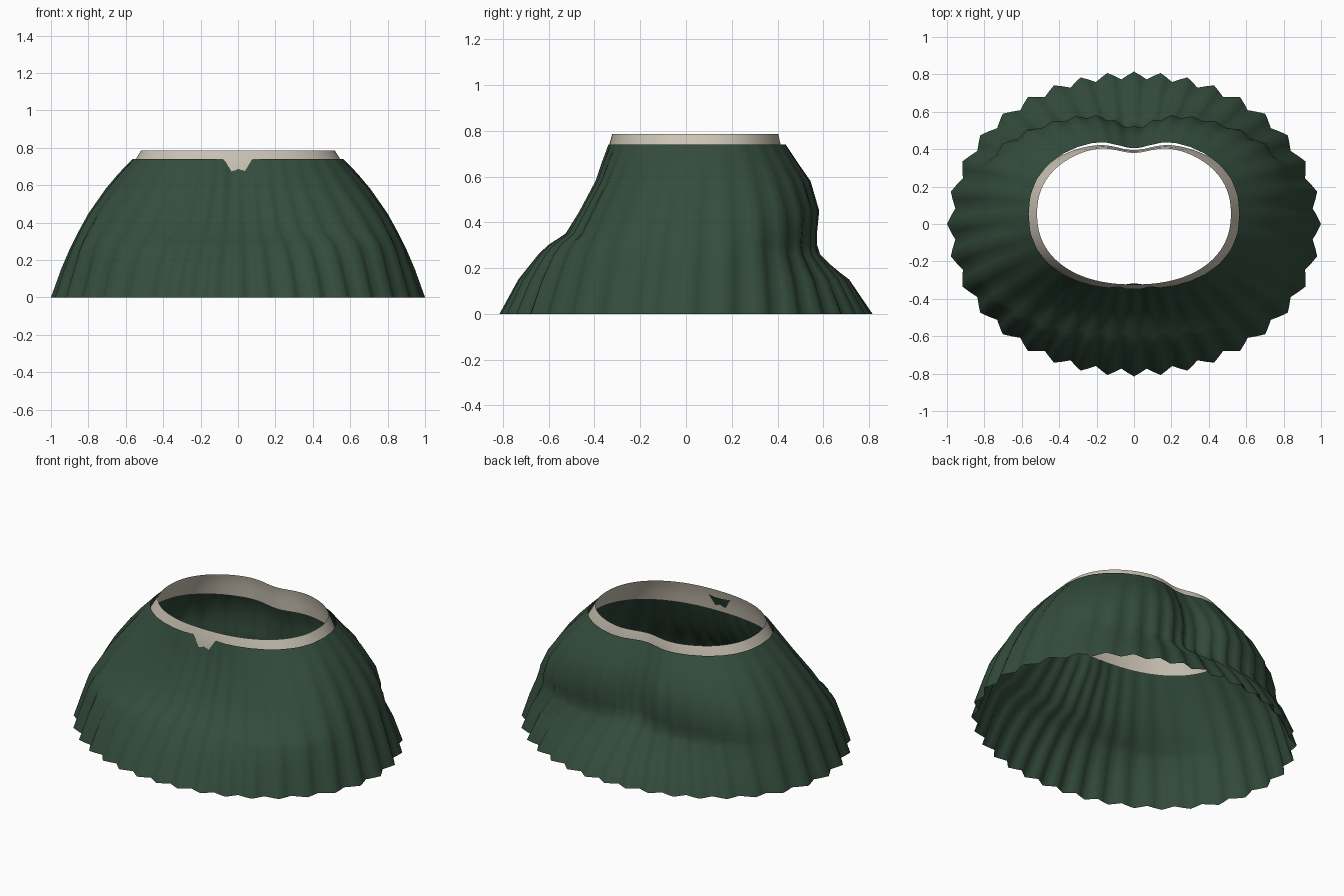
import bpy, bmesh, math

if "Cube" in bpy.data.objects:
    bpy.data.objects.remove(bpy.data.objects["Cube"])

PLEATS = 36
COLS = PLEATS * 4


def material(name, rgb):
    m = bpy.data.materials.new(name)
    m.diffuse_color = (*rgb, 1)
    m.use_nodes = True
    m.node_tree.nodes["Principled BSDF"].inputs["Base Color"].default_value = m.diffuse_color
    return m


def ring(z, half_width, front, back, cleft, dip, pleat, n):
    """Squarish oval cross-section with a back cleft, a front dip and radial pleats."""
    cy = 0.07 * z
    pts = []
    for i in range(COLS):
        t = 2 * math.pi * i / COLS
        c, s = math.cos(t), math.sin(t)
        depth = back - cy if s > 0 else front + cy
        r = (abs(c / half_width) ** n + abs(s / depth) ** n) ** (-1 / n)
        r += pleat * math.cos(PLEATS * t)
        x, y = r * c, cy + r * s
        if s > 0:
            y -= cleft * math.exp(-(x / 0.13) ** 2)
        else:
            y += dip * math.exp(-(x / 0.09) ** 2)
        pts.append((x, y, z))
    return pts


def loft(name, rows, mat):
    """Open tube of quads through a stack of rings."""
    bm = bmesh.new()
    loops = [[bm.verts.new(p) for p in ring(*row)] for row in rows]
    for low, high in zip(loops, loops[1:]):
        for i in range(COLS):
            j = (i + 1) % COLS
            bm.faces.new((low[i], low[j], high[j], high[i]))
    me = bpy.data.meshes.new(name)
    bm.to_mesh(me)
    bm.free()
    me.materials.append(mat)
    me.shade_smooth()
    ob = bpy.data.objects.new(name, me)
    bpy.context.collection.objects.link(ob)
    return ob


green = material("dark green cloth", (0.034, 0.073, 0.046))
cream = material("cream cloth", (0.60, 0.55, 0.46))

# Pleated skirt: z, half width, front, back, back cleft, front dip, pleat depth, squareness
loft("pleated_skirt", [
    (0.00, 0.980, 0.795, 0.795, 0.00, 0.00, 0.020, 2.05),
    (0.15, 0.928, 0.715, 0.695, 0.00, 0.00, 0.018, 2.2),
    (0.26, 0.884, 0.630, 0.580, 0.03, 0.00, 0.015, 2.5),
    (0.30, 0.866, 0.590, 0.570, 0.05, 0.00, 0.013, 2.6),
    (0.35, 0.842, 0.515, 0.570, 0.06, 0.00, 0.012, 2.75),
    (0.45, 0.790, 0.460, 0.585, 0.07, 0.01, 0.009, 2.7),
    (0.58, 0.702, 0.395, 0.555, 0.07, 0.02, 0.006, 2.5),
    (0.66, 0.637, 0.372, 0.505, 0.06, 0.02, 0.004, 2.35),
    (0.74, 0.562, 0.348, 0.456, 0.05, 0.03, 0.001, 2.3),
], green)

# Waistband tucked inside the skirt top, showing just above it
loft("waistband", [
    (0.64, 0.605, 0.350, 0.440, 0.045, 0, 0, 2.25),
    (0.70, 0.572, 0.342, 0.436, 0.045, 0, 0, 2.25),
    (0.74, 0.546, 0.335, 0.434, 0.045, 0, 0, 2.25),
    (0.785, 0.518, 0.323, 0.425, 0.045, 0, 0, 2.25),
], cream)
